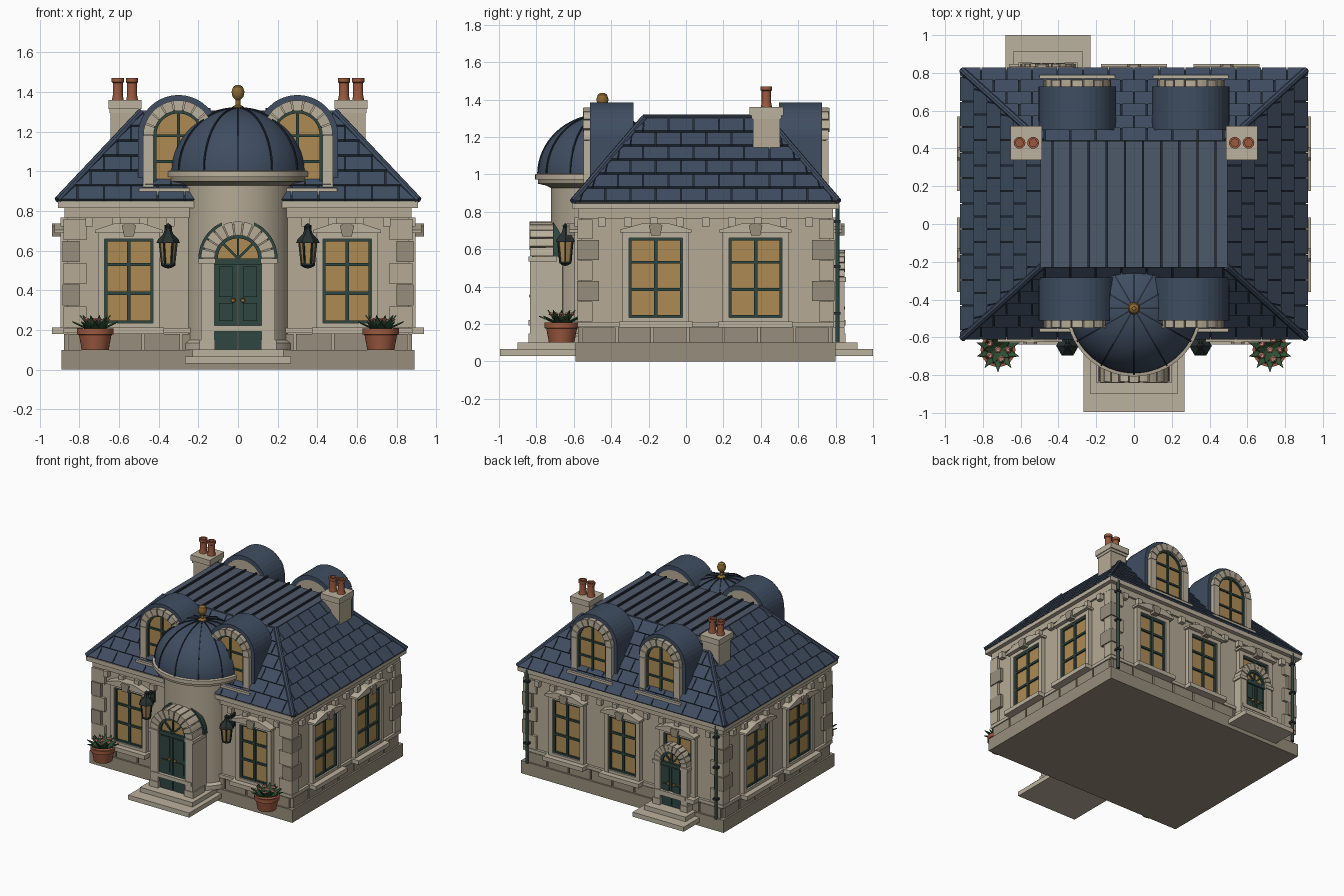
import bpy, bmesh, math
from math import sin, cos, pi, radians
from mathutils import Matrix, Vector

if "Cube" in bpy.data.objects:
    bpy.data.objects.remove(bpy.data.objects["Cube"])

def mat(name, r, g, b):
    m = bpy.data.materials.new(name)
    m.diffuse_color = (r, g, b, 1)
    m.use_nodes = True
    m.node_tree.nodes["Principled BSDF"].inputs["Base Color"].default_value = m.diffuse_color
    return m

STONE, TRIM = mat("stone", .46, .40, .30), mat("trim_stone", .50, .44, .34)
DARK, SLATE = mat("dark_stone", .31, .27, .20), mat("slate", .05, .075, .12)
SEAM, METAL = mat("slate_seam", .018, .026, .04), mat("flat_roof", .075, .10, .14)
GLASS, TEAL = mat("warm_glass", .42, .26, .09), mat("teal_paint", .028, .062, .052)
IRON, GOLD = mat("iron", .02, .03, .03), mat("brass", .28, .15, .03)
CLAY, LEAF = mat("terracotta", .33, .10, .05), mat("leaf", .03, .085, .035)
PINK = mat("flower", .62, .25, .20)
I = Matrix.Identity(4)
T = lambda x, y, z=0: Matrix.Translation((x, y, z))
R = lambda a, ax='Z': Matrix.Rotation(radians(a), 4, ax)

def finish(name, bm, m, M=I):
    bmesh.ops.recalc_face_normals(bm, faces=bm.faces)
    me = bpy.data.meshes.new(name)
    bm.to_mesh(me)
    bm.free()
    me.materials.append(m)
    ob = bpy.data.objects.new(name, me)
    ob.matrix_world = M
    bpy.context.collection.objects.link(ob)
    return ob

def boxes(name, m, M, *dims):
    """Boxes given as x0, x1, y0, y1, z0, z1."""
    bm = bmesh.new()
    for a, b, c, d, e, f in dims:
        bmesh.ops.create_cube(bm, size=1, matrix=T((a+b)/2, (c+d)/2, (e+f)/2)
                              @ Matrix.Diagonal((abs(b-a), abs(d-c), f-e, 1)))
    return finish(name, bm, m, M)

def prism(name, m, M, y0, y1, *polys):
    """Outlines in local x/z extruded along y."""
    bm = bmesh.new()
    for pts in polys:
        f = bm.faces.new([bm.verts.new((x, y0, z)) for x, z in pts])
        g = bmesh.ops.extrude_face_region(bm, geom=[f], use_keep_orig=True)
        bmesh.ops.translate(bm, vec=(0, y1-y0, 0), verts=[v for v in g['geom'] if isinstance(v, bmesh.types.BMVert)])
    return finish(name, bm, m, M)

def lathe(name, m, M, prof, n=32):
    bm = bmesh.new()
    vs = [bm.verts.new((r, 0, z)) for r, z in prof]
    es = [bm.edges.new(p) for p in zip(vs, vs[1:])]
    bmesh.ops.spin(bm, geom=vs+es, axis=(0, 0, 1), cent=(0, 0, 0), angle=2*pi, steps=n)
    bmesh.ops.remove_doubles(bm, verts=bm.verts, dist=1e-4)
    for f in bm.faces:
        f.smooth = n > 8
    for e in bm.edges:
        e.smooth = e.calc_face_angle(0) < .6
    return finish(name, bm, m, M)

def arch(r, zc, z0, n=20):
    return [(r, z0)] + [(r*cos(pi*i/n), zc + r*sin(pi*i/n)) for i in range(n+1)] + [(-r, z0)]

def voussoirs(name, M, r0, r1, zc, n, y0, y1):
    """Wedge stones of a round arch, every second one darker."""
    ps = []
    for i in range(n):
        a, b = pi*i/n + .02, pi*(i+1)/n - .02
        ps.append([(r*cos(t), zc + r*sin(t)) for r, t in
                   ((r0, a), (r1, a), (r1, (a+b)/2), (r1, b), (r0, b), (r0, (a+b)/2))])
    prism(name, TRIM, M, y0, y1, *ps[::2])
    prism(name, STONE, M, y0-.003, y1, *ps[1::2])

# House frame: four wall faces, local -y points outward
CY = .105
SIDES = {"front": (0, .86, .665), "right": (90, .665, .86), "back": (180, .86, .665), "left": (-90, .665, .86)}
wallM = {k: T(0, CY) @ R(a) @ T(0, -d) for k, (a, h, d) in SIDES.items()}

def slab(name, m, grow, z0, z1):
    boxes(name, m, T(0, CY), (-.86-grow, .86+grow, -.665-grow, .665+grow, z0, z1))

slab("plinth", DARK, .03, 0, .1)
slab("walls", STONE, 0, .1, .82)
slab("base_ledge", TRIM, .02, .185, .21)
slab("frieze", STONE, .015, .765, .815)
slab("cornice", TRIM, .048, .815, .85)

# Base stones and corbels on each side
for k, (a, h, d) in SIDES.items():
    n = round(2*h/.19)
    w = 2*h/n
    boxes("base_stones_" + k, DARK, wallM[k], *[(-h+i*w+.006, -h+(i+1)*w-.006, -.017, .02, .1, .18) for i in range(n)])
    n = round(2*(h-.11)/.133)
    us = [-h+.11 + i*2*(h-.11)/n for i in range(n+1)]
    boxes("corbels_" + k, TRIM, wallM[k], *[(u-.02, u+.02, -.035, .02, .722, .768) for u in us if k != "front" or abs(u) > .28])

# Corner quoins
for sx in (-1, 1):
    for sy in (-1, 1):
        for i in range(5):
            a, b = ((.115, .08), (.08, .115))[i % 2]
            o = .02 + .004*(i % 2)
            boxes("quoin", (STONE, DARK)[i % 2], T(0, CY), (sx*(.86-a+.02), sx*(.86+o), sy*(.665-b+.02), sy*(.665+o),
                  .213+i*.11, .319+i*.11))

# Rectangular windows
def window(M, w):
    boxes("window_glass", GLASS, M, (-w, w, -.008, .01, .235, .66))
    boxes("window_bars", TEAL, M, (-.009, .009, -.022, 0, .235, .66), *[(-w, w, -.02, 0, z-.008, z+.008) for z in (.385, .53)],
          *[(s*w, s*(w-.013), -.022, 0, .235, .66) for s in (-1, 1)], (-w, w, -.021, 0, .235, .247), (-w, w, -.021, 0, .646, .66))
    boxes("window_surround", TRIM, M, *[(s*w, s*(w+.035), -.035, .01, .21, .69) for s in (-1, 1)],
          (-w, w, -.034, .01, .66, .692), (-w, w, -.034, .01, .21, .235), (-w-.055, w+.055, -.078, .01, .18, .213))
    prism("window_pediment", TRIM, M, -.065, .01, [(-w-.05, .688), (w+.05, .688), (w+.05, .704), (.07, .738), (-.07, .738), (-w-.05, .704)])
    prism("window_keystone", DARK, M, -.078, .01, [(-.024, .672), (.024, .672), (.036, .725), (.02, .737), (-.02, .737), (-.036, .725)])

for side, us, w in (("front", (-.55, .55), .122), ("right", (-.267, .267), .142),
                    ("left", (-.267, .267), .142), ("back", (-.49, 0, .487), .12)):
    for u in us:
        window(wallM[side] @ T(u, 0), w)

# Hipped slate roof
def roof_pt(hw, d, t):
    return hw - .42*t if hw > .8 else hw - .38*t, d - .38*t if hw > .8 else d - .42*t, .85 + .45*t

bm = bmesh.new()
vs = [bm.verts.new((sx*x, CY+.003+sy*y, z)) for x, y, z in ((.91, .71, .845), (.49, .33, 1.297)) for sx in (-1, 1) for sy in (-1, 1)]
bmesh.ops.convex_hull(bm, input=vs)
finish("roof_core", bm, SEAM)
for k, (a, h, d) in SIDES.items():
    hw, ds = (.91, .71) if h > .8 else (.71, .91)
    nrm = Vector((0, -.45, .4)).normalized()
    bm = bmesh.new()
    for c in range(6):
        (w0, d0, z0), (w1, d1, z1) = roof_pt(hw, ds, c/6), roof_pt(hw, ds, (c+1)/6 - .006)
        for j in range(-8, 8):
            u0, u1 = (j + .5*(c % 2))*.135 + .003, (j + 1 + .5*(c % 2))*.135 - .003
            q = lambda u, w: max(-w, min(w, u))
            if q(u1, w0) - q(u0, w0) < .01:
                continue
            base = [Vector(p) for p in ((q(u0, w0), -d0, z0), (q(u1, w0), -d0, z0), (q(u1, w1), -d1, z1), (q(u0, w1), -d1, z1))]
            lo = [bm.verts.new(p) for p in base]
            hi = [bm.verts.new(p + nrm*o) for p, o in zip(base, (.014, .014, .004, .004))]
            for f in [lo, hi] + [[lo[i], lo[(i+1) % 4], hi[(i+1) % 4], hi[i]] for i in range(4)]:
                bm.faces.new(f)
    bmesh.ops.remove_doubles(bm, verts=bm.verts, dist=1e-5)
    finish("roof_tiles_" + k, bm, SLATE, T(0, CY+.003) @ R(a))
for sx in (-1, 1):
    for sy in (-1, 1):
        p, q = Vector((sx*.91, CY+sy*.71, .855)), Vector((sx*.49, CY+sy*.33, 1.3))
        lathe("hip_ridge", SLATE, T(*p) @ (q-p).to_track_quat('Z', 'Y').to_matrix().to_4x4(),
              [(0, 0), (.018, 0), (.018, (q-p).length), (0, (q-p).length)], 8)
boxes("flat_roof", METAL, T(0, CY), (-.495, .495, -.335, .335, 1.28, 1.306))
boxes("flat_roof_seams", SEAM, T(0, CY), *[(x-.006, x+.006, -.335, .335, 1.3, 1.32) for x in [(i-4.5)*.096 for i in range(10)]])

# Round-headed dormers
def dormer(M):
    zc = 1.18
    ring = lambda a, b, z: arch(a, zc, z) + arch(b, zc, z)[::-1]
    prism("dormer_body", STONE, M, 0, .225, arch(.175, zc, .88))
    prism("dormer_roof", SLATE, M, 0, .23, ring(.205, .17, .9))
    prism("dormer_glass", GLASS, M, -.008, .01, arch(.13, zc, .92))
    prism("dormer_sash", TEAL, M, -.02, .0, ring(.128, .112, .92))
    boxes("dormer_bars", TEAL, M, (-.008, .008, -.02, 0, .92, 1.3), *[(-.125, .125, -.018, 0, z-.007, z+.007) for z in (.93, 1.05, 1.18)])
    boxes("dormer_jambs", TRIM, M, *[(s*.125, s*.178, -.035, .01, .915, zc) for s in (-1, 1)], (-.2, .2, -.06, .02, .88, .916))
    voussoirs("dormer_arch", M, .125, .178, zc, 9, -.035, .01)

for x in (-.3, .3):
    dormer(T(x, -.512))
    dormer(T(x, .728) @ R(180))

# Round tower with dome
TW = T(0, -.447)
lathe("tower", STONE, TW, [(0, .1), (.275, .1), (.275, .95), (0, .95)], 64)
lathe("tower_base", TRIM, TW, [(0, .1), (.295, .1), (.295, .135), (.275, .15), (0, .15)], 64)
lathe("tower_cornice", DARK, TW, [(.27, .925), (.3, .94), (.345, .95), (.345, .972), (0, .972)], 64)
lathe("tower_cornice_top", TRIM, TW, [(0, .972), (.36, .972), (.36, 1.0), (.34, 1.006), (0, 1.006)], 64)
ell = lambda o: [((.343+o)*cos(pi/2*i/16), 1.0 + (.318+o)*sin(pi/2*i/16)) for i in range(17)]
lathe("dome", SLATE, TW, ell(0), 64)
for i in range(12):
    prism("dome_rib", SEAM, TW @ R(30*i), -.004, .004, ell(.006) + ell(-.01)[::-1])
lathe("finial", GOLD, TW, [(0, 1.31), (.03, 1.31), (.03, 1.325), (.012, 1.335), (.012, 1.36), (.027, 1.375),
                           (.033, 1.4), (.025, 1.425), (.01, 1.436), (0, 1.436)], 20)

# Arched double doors
def door(M, r, zs, ro, y):
    prism("door_backing", DARK, M, -.01, .1, arch(ro-.01, zs, .1))
    prism("door_hood", TEAL, M, .03, .07, arch(ro+.013, zs, zs+.03)[1:-1])
    prism("fanlight", GLASS, M, -y+.025, 0, arch(r, zs, zs-.02))
    prism("fanlight_frame", TEAL, M, -y+.012, 0, arch(r, zs, zs) + arch(r-.016, zs, zs)[::-1])
    for a in (-45, 0, 45):
        boxes("fanlight_bar", TEAL, M @ T(0, 0, zs) @ R(a, 'Y'), (-.006, .006, -y+.014, 0, 0, r))
    for s in (-1, 1):
        h = zs - .13
        boxes("door_leaf", TEAL, M, (s*.003, s*r, -y+.02, 0, .1, zs-.01),
              *[(s*r*.22, s*r*.82, -y+.012, 0, .1+h*p, .1+h*q) for p, q in ((.34, .55), (.62, .98))])
        boxes("door_pilaster", TRIM, M, (s*r, s*ro, -y, .08, .1, zs), (s*(r-.004), s*(ro+.012), -y-.008, .05, zs-.025, zs),
              (s*(r-.002), s*(ro+.008), -y-.006, .05, .1, .15))
        lathe("door_knob", GOLD, M @ T(s*.025, -y+.008, .1+h*.58), [(0, -.012), (.01, -.008), (.012, 0), (.01, .008), (0, .012)], 12)
    boxes("door_rail", TEAL, M, (-r, r, -y+.008, 0, zs-.03, zs))
    boxes("door_sill", TRIM, M, (-ro+.012, ro-.012, -y-.006, 0, .192, .222))
    voussoirs("door_arch", M, r, ro, zs, 11, -y, .05)

def steps(M, w1, w2, y1, y2):
    boxes("lower_step", TRIM, M, (-w1, w1, -y1, .1, .03, .066))
    boxes("upper_step", TRIM, M, (-w2, w2, -y2, .1, .066, .102))

door(T(0, -.74), .118, .56, .187, .095)
steps(T(0, -.69), .268, .23, .305, .21)
door(T(-.455, .772) @ R(180), .09, .45, .145, .075)
steps(T(-.455, .772) @ R(180), .225, .183, .228, .145)

# Chimneys, downpipes, lanterns and planters on both sides
for s in (-1, 1):
    boxes("chimney", STONE, T(s*.57, .43), (-.073, .073, -.073, .073, .95, 1.32))
    boxes("chimney_cap", TRIM, T(s*.57, .43), (-.084, .084, -.09, .09, 1.315, 1.36), (-.078, .078, -.08, .08, 1.295, 1.316))
    for dx in (-.036, .036):
        lathe("chimney_pot", CLAY, T(s*.57+dx, .43), [(.0, 1.36), (.03, 1.36), (.025, 1.385), (.025, 1.445), (.031, 1.45),
                                                      (.031, 1.47), (.02, 1.47), (.02, 1.42), (0, 1.42)], 20)
    lathe("downpipe", TEAL, T(s*.83, .81), [(0, .1), (.012, .1), (.012, .84), (0, .84)], 12)
    boxes("downpipe_clips", IRON, T(s*.83, .8), *[(-.018, .018, -.03, .026, z, z+.015) for z in (.25, .5, .74)])
    L = T(s*.352, -.645)
    lathe("lantern_glass", GLASS, L, [(0, .53), (.03, .53), (.042, .64), (0, .64)], 6)
    lathe("lantern_roof", IRON, L, [(0, .638), (.06, .638), (.05, .66), (.025, .685), (.014, .715), (.018, .725), (0, .74)], 6)
    lathe("lantern_foot", IRON, L, [(0, .51), (.02, .515), (.036, .525), (.036, .535), (0, .535)], 6)
    for i in range(6):
        boxes("lantern_post", IRON, L @ R(60*i) @ T(.031, 0, .53) @ R(6.2, 'Y'), (-.004, .005, -.004, .004, 0, .11))
    boxes("lantern_bracket", IRON, L, (-.008, .008, 0, .09, .695, .711), (-.018, .018, .072, .09, .62, .73))
    P = T(s*.72, -.665)
    lathe("planter", CLAY, P, [(0, .1), (.068, .1), (.082, .175), (.092, .178), (.092, .207), (.078, .207), (.075, .19), (0, .19)], 32)
    for i in range(20):
        tilt, ln = ((66, .115), (38, .1))[i % 2]
        prism("leaf", LEAF, P @ R(18*i) @ T(0, -.015, .195) @ R(tilt, 'X'), -.003, .003,
              [(0, 0), (.02, ln*.45), (0, ln), (-.02, ln*.45)])
    for i in range(6):
        r = .055 if i else 0
        lathe("flower", PINK, P @ T(r*cos(i*1.257), r*sin(i*1.257), .25), [(0, -.012), (.02, .002), (.012, .01), (0, .006)], 6)
